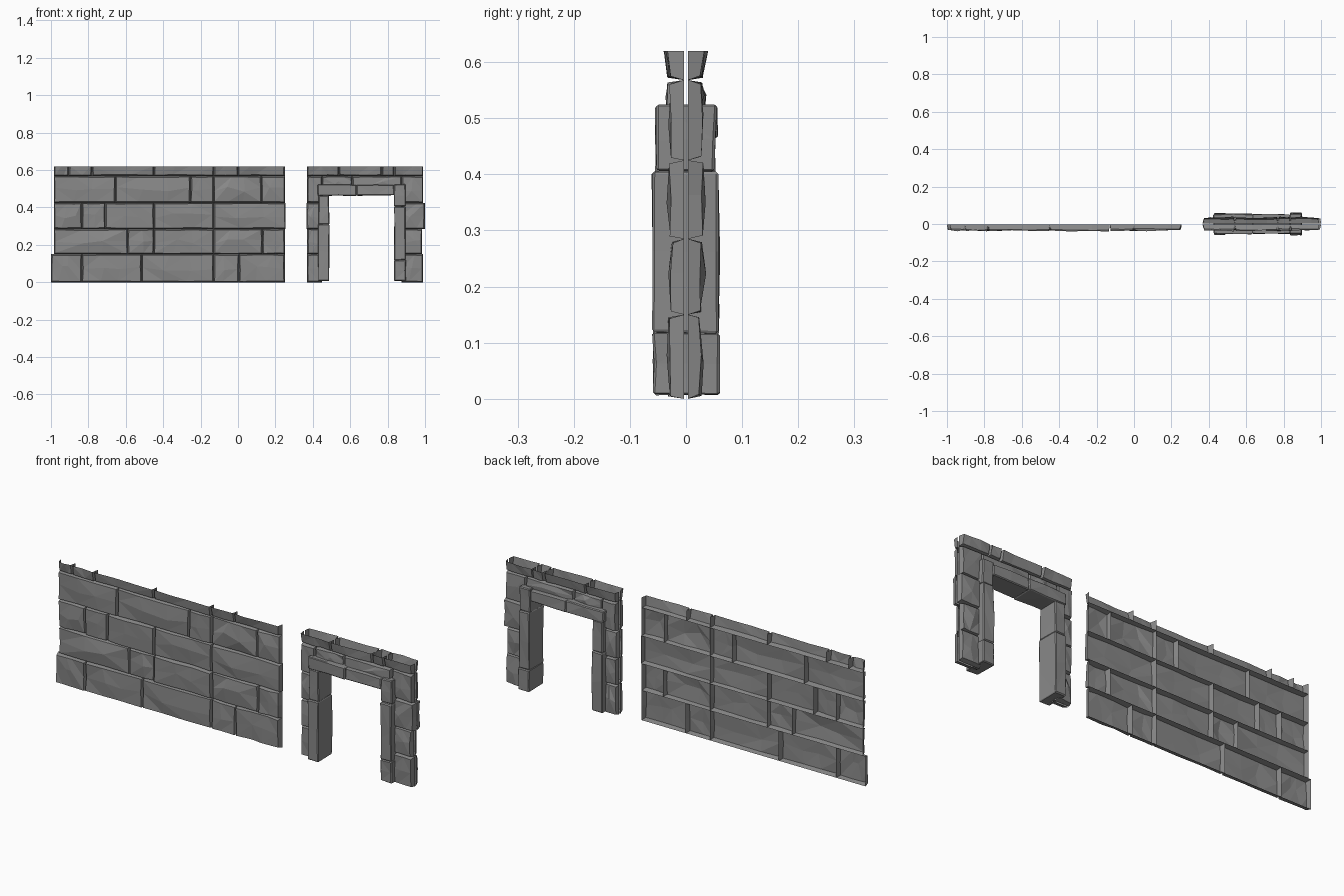
import bpy, bmesh, random
from mathutils import Vector

random.seed(7)
cube = bpy.data.objects.get("Cube")
if cube:
    bpy.data.objects.remove(cube, do_unlink=True)

stone = bpy.data.materials.new("grey stone")
stone.use_nodes = True
GREY = (0.25, 0.25, 0.25, 1)
stone.diffuse_color = GREY
stone.node_tree.nodes["Principled BSDF"].inputs["Base Color"].default_value = GREY

BACK = -0.004      # plane where the open brick shells end
RIM = 0.006        # slope of the joint around each face
ROWS = [0.0, 0.15, 0.285, 0.425, 0.568, 0.62]


def jit(a):
    return random.uniform(-a, a)


def finish(bm, name):
    mesh = bpy.data.meshes.new(name)
    bm.to_mesh(mesh)
    bm.free()
    mesh.materials.append(stone)
    obj = bpy.data.objects.new(name, mesh)
    bpy.context.collection.objects.link(obj)
    return obj


def brick(bm, x0, x1, z0, z1, side, open_top=False):
    """Open-backed chiselled brick; side 1 faces the front, -1 the back."""
    n = 4 if x1 - x0 > 0.15 else 3
    m = 2 if open_top else 3
    lean = jit(0.003)
    grid = []
    for j in range(m):
        row = []
        for i in range(n):
            u, v = i / (n - 1), j / (m - 1)
            edge_x, edge_z = i in (0, n - 1), j in (0, m - 1)
            x = x0 + RIM + u * (x1 - x0 - 2 * RIM)
            top = z1 if open_top else z1 - RIM
            z = z0 + RIM + v * (top - z0 - RIM)
            if edge_x or edge_z:
                y = -0.028 + jit(0.003) + lean
            else:
                y = -0.034 + jit(0.003)
            if open_top and j == m - 1:
                y = -0.036 + jit(0.004)
            else:
                z += jit(0.002 if edge_z else 0.014)
            x += jit(0.002 if edge_x else 0.02)
            row.append(bm.verts.new((x, side * y, z)))
        grid.append(row)
    # chiselled face, split into triangles at random
    for j in range(m - 1):
        for i in range(n - 1):
            a, b = grid[j][i], grid[j][i + 1]
            c, d = grid[j + 1][i + 1], grid[j + 1][i]
            tris = random.choice([((a, b, c), (a, c, d)), ((a, b, d), (b, c, d))])
            for t in tris:
                bm.faces.new(t if side > 0 else t[::-1])
    # joint walls running back from the face outline
    right = [r[-1] for r in grid]
    left = [r[0] for r in grid][::-1]
    path = left + grid[0][1:] + right[1:]
    if not open_top:
        path += grid[-1][-2::-1]
    mid = Vector(((x0 + x1) / 2, 0, (z0 + z1) / 2))

    def rear(v):
        x, z = v.co.x, v.co.z
        if v in right:
            x = x1
        elif v in left:
            x = x0
        if v in grid[0]:
            z = z0
        elif v in grid[-1]:
            z = z1
        return bm.verts.new((x, side * BACK, z))

    back = [rear(v) for v in (path if open_top else path[:-1])]
    if not open_top:
        back.append(back[0])
    for i in range(len(path) - 1):
        quad = (path[i], back[i], back[i + 1], path[i + 1])
        bm.faces.new(quad if side > 0 else quad[::-1])


def course(name, cuts, z0, z1, side=1, open_top=False):
    bm = bmesh.new()
    for a, b in zip(cuts, cuts[1:]):
        brick(bm, a, b, z0, z1, side, open_top)
    return finish(bm, name)


def block(name, x0, x1, z0, z1, depth):
    """Rough solid stone of the door frame, with chipped edges."""
    bm = bmesh.new()
    bmesh.ops.create_cube(bm, size=1)
    long_edges = [e for e in bm.edges
                  if abs((e.verts[0].co - e.verts[1].co)[0 if x1 - x0 > z1 - z0 else 2]) > 0.5]
    bmesh.ops.subdivide_edges(bm, edges=long_edges, cuts=1)
    for v in bm.verts:
        x, y, z = v.co
        v.co = ((x0 + x1) / 2 + x * (x1 - x0) + jit(0.002),
                y * 2 * depth + jit(0.003),
                max(0.0, (z0 + z1) / 2 + z * (z1 - z0) + jit(0.002)))
    bmesh.ops.triangulate(bm, faces=bm.faces[:])
    obj = finish(bm, name)
    bev = obj.modifiers.new("chipped edges", "BEVEL")
    bev.width = 0.004
    bev.segments = 1
    bev.limit_method = "ANGLE"
    bev.angle_limit = 0.8
    return obj


# Long wall: one-sided shell of brick courses
WALL = [
    [-1.0, -0.835, -0.515, -0.13, 0.005, 0.25],
    [-0.985, -0.59, -0.45, -0.13, 0.13, 0.25],
    [-0.985, -0.835, -0.71, -0.45, -0.13, 0.255],
    [-0.985, -0.655, -0.255, -0.13, 0.125, 0.252],
    [-0.985, -0.905, -0.78, -0.45, -0.13, 0.0, 0.25],
]
for k, cuts in enumerate(WALL):
    course(f"wall_course_{k + 1}", cuts, ROWS[k], ROWS[k + 1], 1, k == 4)

# Doorway wall: the same shells on both faces
ENDS = [(0.37, 0.99), (0.37, 0.985), (0.366, 1.0), (0.37, 0.99)]
for side, tag in ((1, "front"), (-1, "back")):
    for k, (left, right) in enumerate(ENDS[:3]):
        course(f"door_{tag}_right_bricks_{k + 1}", [left, 0.45], ROWS[k], ROWS[k + 1], side)
        course(f"door_{tag}_left_bricks_{k + 1}", [0.875, right], ROWS[k], ROWS[k + 1], side)
    course(f"door_{tag}_right_shoulder", [0.37, 0.45], ROWS[3], ROWS[4], side)
    course(f"door_{tag}_left_shoulder", [0.875, 0.99], ROWS[3], ROWS[4], side)
    course(f"door_{tag}_over_lintel", [0.45, 0.61, 0.875], 0.49, ROWS[4], side)
    course(f"door_{tag}_top_course", [0.37, 0.54, 0.77, 0.835, 0.99],
           ROWS[4], ROWS[5], side, True)

# Thick door frame
block("right_jamb_lower", 0.428, 0.488, 0.008, 0.31, 0.057)
block("right_jamb_upper", 0.43, 0.487, 0.31, 0.465, 0.053)
block("left_jamb_foot", 0.835, 0.897, 0.008, 0.118, 0.058)
block("left_jamb_middle", 0.836, 0.895, 0.118, 0.405, 0.059)
block("left_jamb_top", 0.835, 0.895, 0.405, 0.524, 0.053)
block("lintel_right", 0.425, 0.635, 0.463, 0.522, 0.054)
block("lintel_left", 0.635, 0.835, 0.464, 0.52, 0.053)
